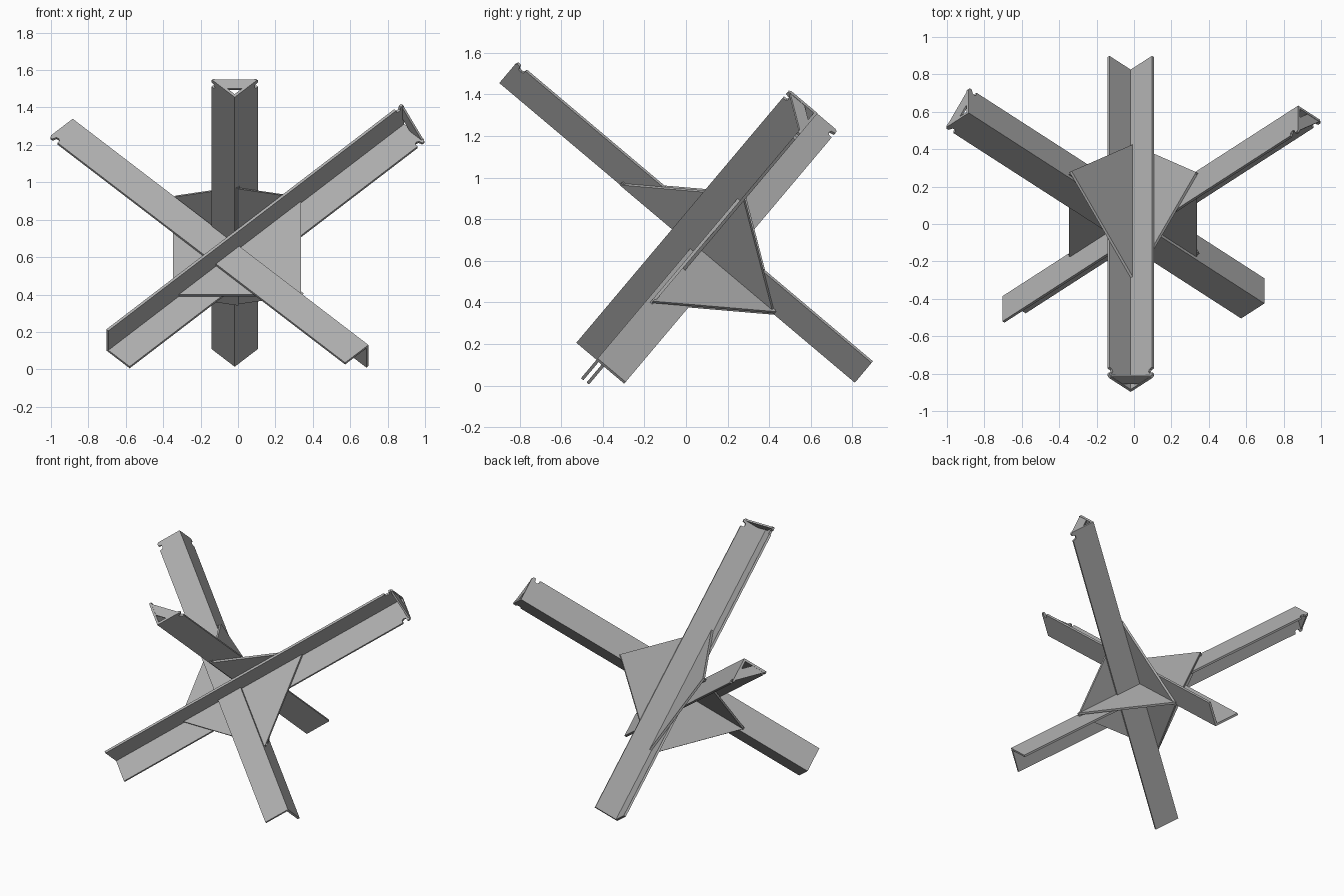
import bpy, bmesh
from mathutils import Vector

if "Cube" in bpy.data.objects:
    bpy.data.objects.remove(bpy.data.objects["Cube"])

# Three mutually perpendicular beam axes
B = Vector((0.7071, 0.4557, 0.5407))
C = Vector((0.7071, -0.4557, -0.5407))
A = Vector((0.0, 0.7647, -0.6445))
T = 0.015      # steel thickness
W = 0.176      # flange width

steel = bpy.data.materials.new("steel")
steel.diffuse_color = (0.43, 0.43, 0.43, 1)
steel.use_nodes = True
steel.node_tree.nodes["Principled BSDF"].inputs["Base Color"].default_value = steel.diffuse_color


def pos(b, c, a):
    return B * b + C * c + A * a


def prism(bm, origin, u, v, w, pts, thick):
    """Extrude a flat outline lying in the u-v plane along w."""
    lo = [bm.verts.new(origin + u * p + v * q) for p, q in pts]
    hi = [bm.verts.new(x.co + w * thick) for x in lo]
    n = len(pts)
    bm.faces.new(lo)
    bm.faces.new(hi)
    for i in range(n):
        j = (i + 1) % n
        bm.faces.new((lo[i], lo[j], hi[j], hi[i]))


def finish(bm, name):
    bmesh.ops.recalc_face_normals(bm, faces=bm.faces)
    me = bpy.data.meshes.new(name)
    bm.to_mesh(me)
    bm.free()
    me.materials.append(steel)
    bpy.context.collection.objects.link(bpy.data.objects.new(name, me))


def flange_outline(length, start):
    """Strip with a wire notch in its free edge near the upper end."""
    return [(0, start), (length, start), (length, W - 0.012),
            (length - 0.008, W), (length - 0.024, W),
            (length - 0.03, W - 0.022), (length - 0.046, W - 0.026),
            (length - 0.058, W - 0.018), (length - 0.06, W), (0, W)]


def beam(name, foot, axis, f1, f2, length=2.236):
    # angle-iron beam: two flanges meeting at the spine
    bm = bmesh.new()
    prism(bm, foot, axis, f1, f2, flange_outline(length, 0), T)
    prism(bm, foot, axis, f2, f1, flange_outline(length, T), T)
    finish(bm, name)
    # end plate at the upper end, leaving a small hole at the spine
    bm = bmesh.new()
    e, h = W - 0.012, 0.075
    prism(bm, foot + axis * (length - 0.002), f1, f2, -axis,
          [(e, T * 0.8), (T * 0.8, e), (T * 0.8, h), (h, T * 0.8)], 0.012)
    finish(bm, name + "_end_plate")


beam("center_beam", pos(0.365, -0.39, 0.612), -A, B, -C)
beam("right_beam", pos(-0.619, -0.376, -0.36), B, C, -A)
beam("left_beam", pos(0.37, 0.616, -0.409), -C, -B, A)

# Gusset plates joining the beams at the crossing
R = 0.484


def gusset(name, hub, u, v, w, pts):
    bm = bmesh.new()
    prism(bm, pos(*hub) - w * T / 2, u, v, w, [(p * R, q * R) for p, q in pts], T)
    finish(bm, name)


gusset("front_gusset", (0.376, -0.383, -0.3825), B, C, A,
       [(1, 0), (0, 1), (-1, 0), (0, -1), (0, 0)])
gusset("right_gusset", (0.376, -0.383, -0.3825), A, B, C,
       [(-1, 0), (0, 1), (1, 0), (0, -1), (0, 0)])
gusset("left_gusset", (0.388, -0.383, -0.3825), A, C, B,
       [(-1, 0), (0, -1), (1, 0), (0, 1), (0, 0)])
